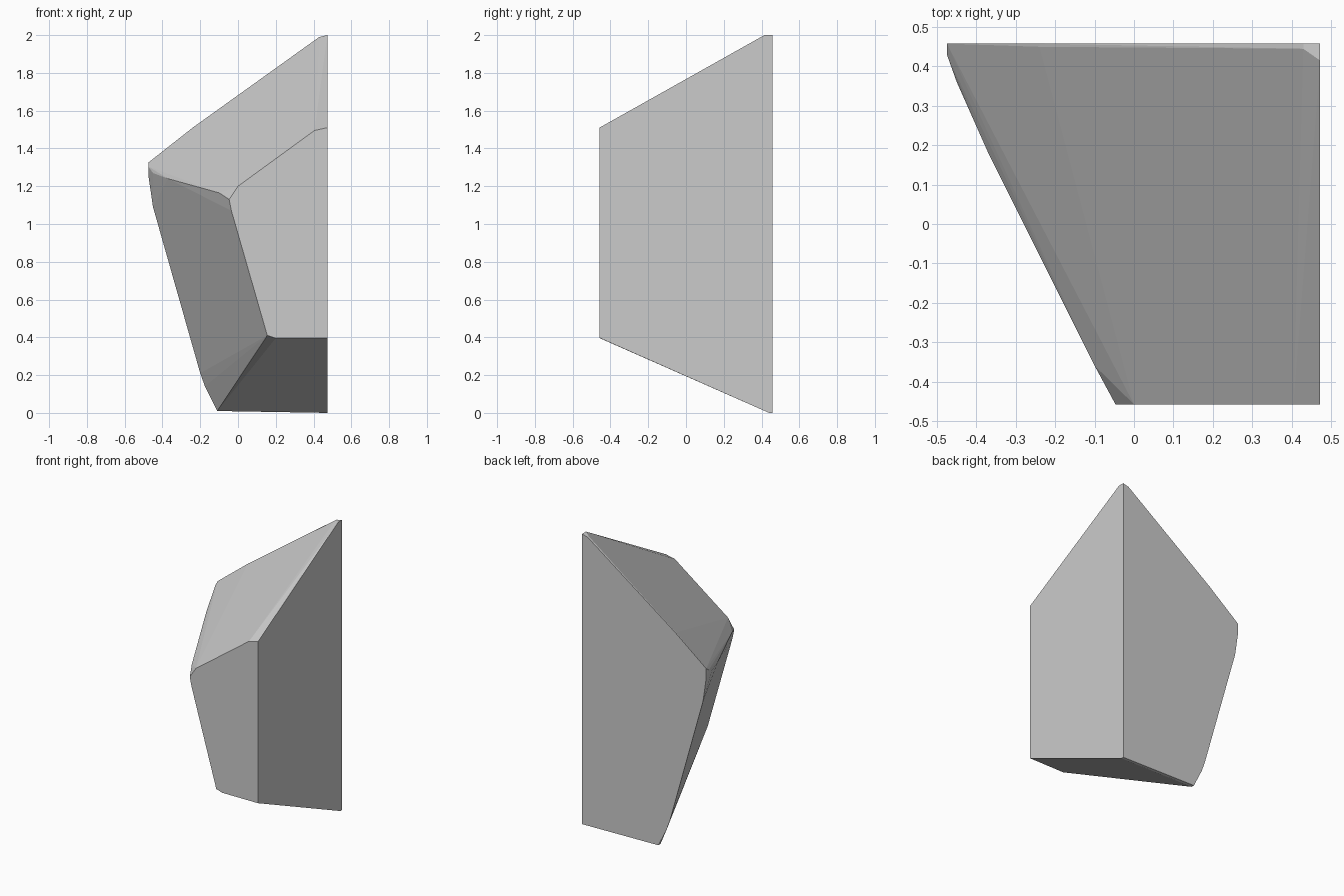
import bpy, bmesh, math

if "Cube" in bpy.data.objects:
    bpy.data.objects.remove(bpy.data.objects["Cube"])

# Rock shard: convex hull of a small front profile, a large back profile
# and a few points that soften the ridges between them
FRONT_Y, BACK_Y = -0.458, 0.458
front_profile = [(-0.047, 1.13), (-0.035, 1.07), (0.0, 1.2), (0.405, 1.495), (0.473, 1.51),
                 (0.473, 0.397), (0.20, 0.396), (0.155, 0.41)]
back_profile = [(-0.475, 1.325), (-0.475, 1.26), (-0.45, 1.09), (-0.24, 1.51), (0.43, 1.99),
                (0.473, 2.0), (0.473, 0.0), (-0.11, 0.01), (-0.175, 0.14), (-0.2, 0.21)]
ridge_points = [
    (-0.475, 0.43, 1.305), (-0.45, 0.36, 1.27), (-0.37, 0.18, 1.24), (-0.10, -0.36, 1.165),
    (0.473, 0.415, 2.0), (0.43, 0.445, 1.99), (-0.24, 0.45, 1.508),
    (0.473, 0.44, 0.0), (-0.11, 0.435, 0.01),
]

points = [(x, FRONT_Y, z) for x, z in front_profile]
points += [(x, BACK_Y, z) for x, z in back_profile]
points += ridge_points

bm = bmesh.new()
for p in points:
    bm.verts.new(p)
hull = bmesh.ops.convex_hull(bm, input=bm.verts[:])
loose = {g for g in hull["geom_interior"] + hull["geom_unused"] if isinstance(g, bmesh.types.BMVert)}
bmesh.ops.delete(bm, geom=list(loose), context='VERTS')

# Merge coplanar hull triangles into clean flat facets
bmesh.ops.dissolve_limit(bm, angle_limit=math.radians(1), verts=bm.verts[:], edges=bm.edges[:])
bmesh.ops.recalc_face_normals(bm, faces=bm.faces[:])

mesh = bpy.data.meshes.new("rock_shard")
bm.to_mesh(mesh)
bm.free()
rock = bpy.data.objects.new("rock_shard", mesh)
bpy.context.collection.objects.link(rock)
